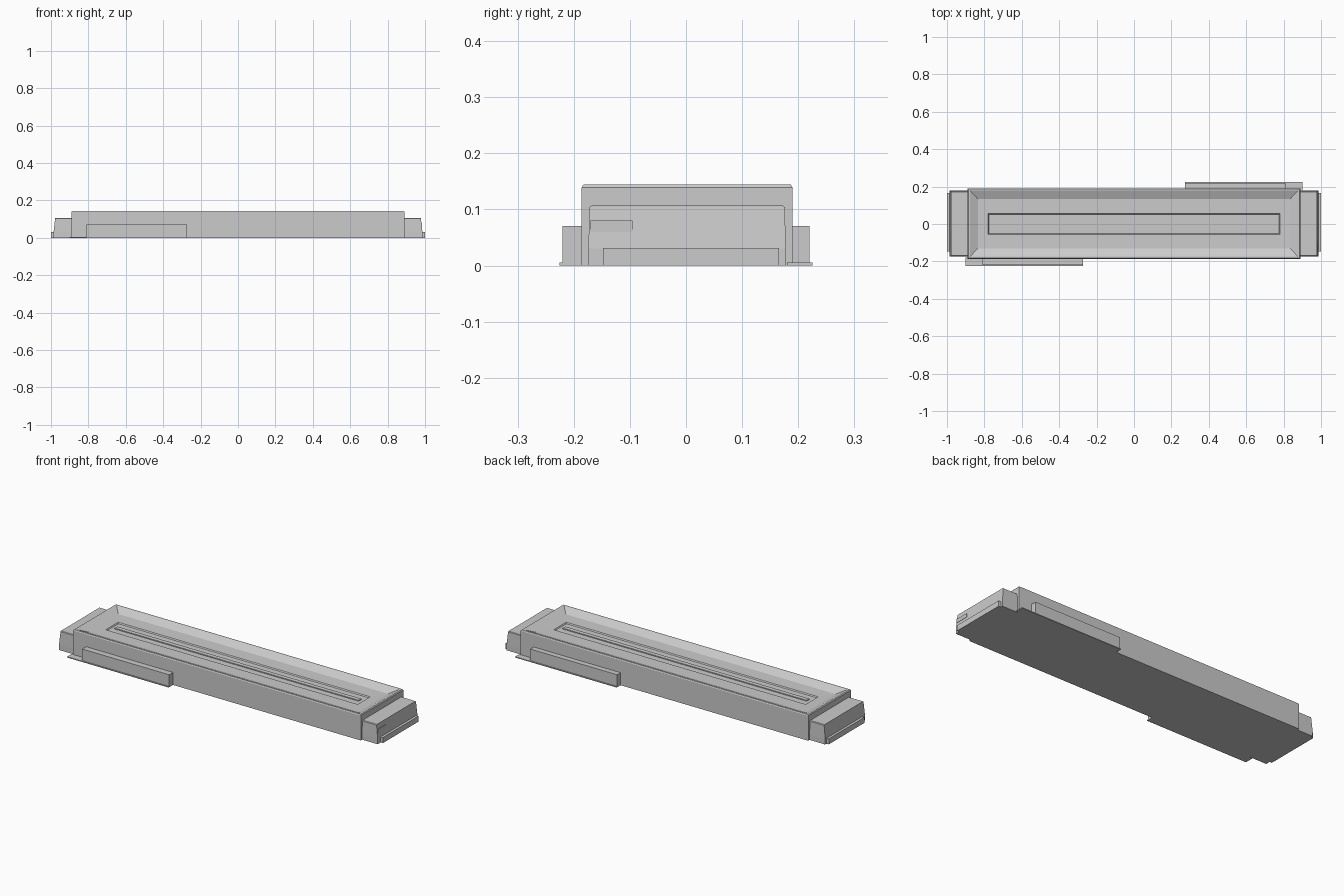
import bpy, bmesh

if "Cube" in bpy.data.objects:
    bpy.data.objects.remove(bpy.data.objects["Cube"])


def loft(name, rings):
    """Stack rectangular rings (x0, x1, y0, y1, z) into one closed solid."""
    bm = bmesh.new()
    loops = []
    for x0, x1, y0, y1, z in rings:
        loops.append([bm.verts.new(p) for p in
                      ((x0, y0, z), (x1, y0, z), (x1, y1, z), (x0, y1, z))])
    bm.faces.new(loops[0][::-1])
    for a, b in zip(loops, loops[1:]):
        for i in range(4):
            j = (i + 1) % 4
            bm.faces.new((a[i], a[j], b[j], b[i]))
    bm.faces.new(loops[-1])
    bmesh.ops.recalc_face_normals(bm, faces=bm.faces)
    mesh = bpy.data.meshes.new(name)
    bm.to_mesh(mesh)
    bm.free()
    ob = bpy.data.objects.new(name, mesh)
    bpy.context.collection.objects.link(ob)
    return ob


def box(name, x0, x1, y0, y1, z0, z1):
    x0, x1 = sorted((x0, x1))
    y0, y1 = sorted((y0, y1))
    return loft(name, [(x0, x1, y0, y1, z0), (x0, x1, y0, y1, z1)])


def ring(x, y, z, cy=0.0):
    return (-x, x, cy - y, cy + y, z)


# Main hall with thin parapet, sloped gutter and sunken centre panel
loft("main_hall", [
    ring(0.89, 0.188, 0.0, 0.002),
    ring(0.89, 0.188, 0.139, 0.002),
    ring(0.886, 0.185, 0.144, 0.002),
    ring(0.876, 0.176, 0.144, 0.002),
    ring(0.835, 0.132, 0.124, 0.002),
    ring(0.780, 0.055, 0.123),
    ring(0.776, 0.051, 0.117),
])

# Narrow ridge along the roof panel
box("roof_ridge", -0.755, 0.755, -0.012, 0.012, 0.115, 0.122)

for side, s in (("right", 1), ("left", -1)):
    # Lower end block with a slightly tapered top
    a, b = sorted((s * 0.885, s * 0.986))
    a2, b2 = sorted((s * 0.885, s * 0.978))
    loft(side + "_end_block", [
        (a, b, -0.174, 0.178, 0.0), (a, b, -0.174, 0.178, 0.030),
        (a2, b2, -0.172, 0.176, 0.104), (a2, b2, -0.168, 0.172, 0.107)])
    # Low step at the very end
    box(side + "_end_step", s * 0.97, s * 1.0, -0.148, 0.166, 0.0, 0.031)

    # Side annex on its thin base slab, front-left and back-right
    wall = 0.18 * s
    box(side + "_annex", s * 0.272, s * 0.81, wall, s * 0.220, 0.0, 0.070)
    box(side + "_annex_slab", s * 0.272, s * 0.90, wall, s * 0.225, 0.0, 0.005)

# Small canopy ledge on the right end block
box("end_ledge", 0.97, 0.985, -0.17, -0.095, 0.060, 0.080)
